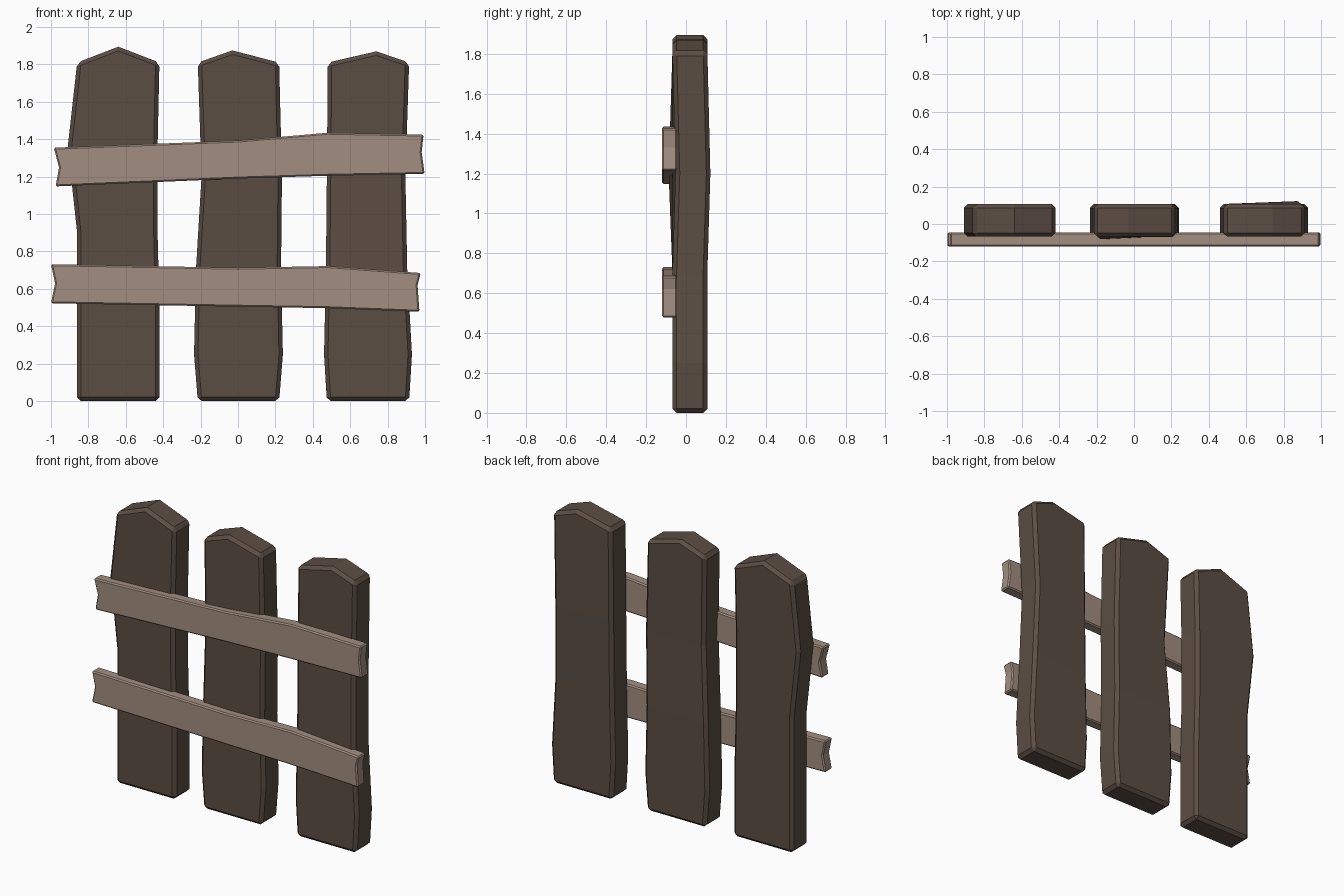
import bpy, bmesh

if "Cube" in bpy.data.objects:
    bpy.data.objects.remove(bpy.data.objects["Cube"])

def material(name, rgb):
    m = bpy.data.materials.new(name)
    m.diffuse_color = (*rgb, 1)
    m.use_nodes = True
    m.node_tree.nodes["Principled BSDF"].inputs["Base Color"].default_value = m.diffuse_color
    return m

dark = material("dark_wood", (0.105, 0.075, 0.057))
light = material("light_wood", (0.36, 0.27, 0.215))

def board(name, pairs, start_tip, end_tip, y0, y1, bevel, mat):
    """Board from (a, b) edge pairs of (x, z, y-shift) with optional points closing the ends."""
    bm = bmesh.new()
    def vert(p, y):
        return bm.verts.new((p[0], y + (p[2] if len(p) > 2 else 0), p[1]))
    sides, rims = [], []
    for y in (y0, y1):
        rows = [(vert(a, y), vert(b, y)) for a, b in pairs]
        start = [vert(start_tip, y)] if start_tip else []
        end = [vert(end_tip, y)] if end_tip else []
        last = len(rows) - 2
        for i in range(last + 1):
            (a, b), (c, d) = rows[i], rows[i + 1]
            bm.faces.new([a] + (start if i == 0 else []) + [b, d]
                         + (end if i == last else []) + [c])
        rims.append([r[0] for r in rows] + end + [r[1] for r in reversed(rows)] + start)
    front, back = rims
    n = len(front)
    for i in range(n):
        j = (i + 1) % n
        bm.faces.new((front[i], front[j], back[j], back[i]))
    bmesh.ops.recalc_face_normals(bm, faces=bm.faces[:])
    me = bpy.data.meshes.new(name)
    bm.to_mesh(me)
    bm.free()
    me.materials.append(mat)
    ob = bpy.data.objects.new(name, me)
    bpy.context.collection.objects.link(ob)
    # Chamfer only the sharp rim edges
    mod = ob.modifiers.new("chamfer", 'BEVEL')
    mod.width, mod.segments = bevel, 1
    mod.limit_method, mod.angle_limit = 'ANGLE', 0.87

# Upright pickets: (z, left x, right x, left y-shift, right y-shift) and the peak
pickets = {
    "picket_left": ([(0, -.86, -.42, 0, 0), (.5, -.86, -.42, 0, 0), (.9, -.86, -.43, 0, 0),
                     (1.36, -.91, -.43, 0, 0), (1.81, -.86, -.42, 0, 0)], (-.64, 1.895)),
    "picket_middle": ([(0, -.215, .22, 0, 0), (.25, -.235, .24, 0, 0), (.7, -.225, .23, 0, 0),
                       (1.2, -.195, .235, -.02, 0), (1.81, -.215, .22, 0, 0)], (-.03, 1.875)),
    "picket_right": ([(0, .475, .915, 0, 0), (.25, .46, .93, 0, 0), (.7, .47, .905, 0, 0),
                      (1.2, .475, .895, 0, .016), (1.81, .48, .915, 0, 0)], (.74, 1.87)),
}
for name, (rows, peak) in pickets.items():
    pairs = [((l, z, yl), (r, z, yr)) for z, l, r, yl, yr in rows]
    board(name, pairs, None, peak, -.068, .107, .021, dark)

# Cross rails: (top, bottom) pairs with notched ends
board("upper_rail",
      [((-.985, 1.355), (-.975, 1.148)), ((0, 1.393), (0, 1.19)),
       ((.48, 1.435), (.48, 1.205)), ((.992, 1.425), (.998, 1.215))],
      (-.957, 1.25), (.982, 1.33), -.12, -.045, .008, light)
board("lower_rail",
      [((-1.0, .732), (-1.0, .523)), ((0, .713), (0, .505)),
       ((.48, .722), (.48, .497)), ((.977, .685), (.97, .478))],
      (-.978, .63), (.96, .62), -.12, -.045, .008, light)
